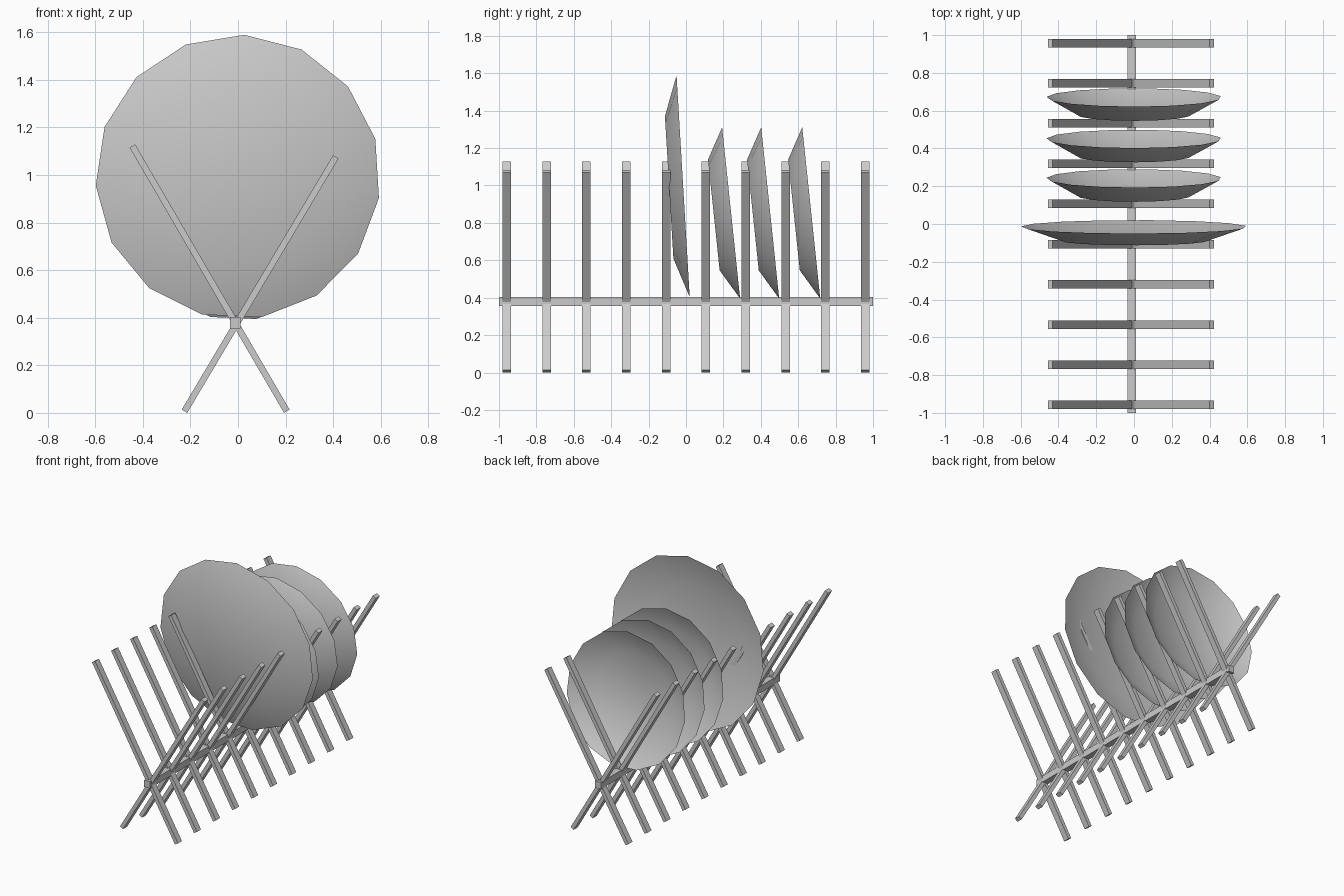
import bpy
import bmesh
from math import sin, cos, tau, radians, atan2
from mathutils import Vector

if "Cube" in bpy.data.objects:
    bpy.data.objects.remove(bpy.data.objects["Cube"])


def make_object(name, bm):
    mesh = bpy.data.meshes.new(name)
    bm.to_mesh(mesh)
    bm.free()
    obj = bpy.data.objects.new(name, mesh)
    bpy.context.collection.objects.link(obj)
    return obj


def make_box(name, size, location, tilt=0.0):
    bm = bmesh.new()
    bmesh.ops.create_cube(bm, size=1)
    bmesh.ops.scale(bm, vec=size, verts=bm.verts)
    obj = make_object(name, bm)
    obj.location = location
    obj.rotation_euler = (0, tilt, 0)
    return obj


def make_slat(name, bottom, top, y):
    # square-cut bar between two (x, z) points
    a, b = Vector(bottom), Vector(top)
    mid, d = (a + b) / 2, b - a
    return make_box(name, (0.027, 0.045, d.length), (mid.x, y, mid.y), atan2(d.x, d.y))


def make_plate(name, rim, base, depth, location, lean, sides=15):
    # open dish: flat base towards the front, flared wall to the rim
    bm = bmesh.new()
    rings = []
    for r, y in ((rim, 0), (base, -depth)):
        angles = [tau * i / sides + radians(2.5) for i in range(sides)]
        rings.append([bm.verts.new((r * sin(a), y, r * cos(a))) for a in angles])
    outer, inner = rings
    for i in range(sides):
        j = (i + 1) % sides
        bm.faces.new((outer[i], outer[j], inner[j], inner[i]))
    bm.faces.new(inner)
    bm.normal_update()
    # make the outside of the dish face the front
    flip = [f for f in bm.faces if f.normal.y > 0]
    bmesh.ops.reverse_faces(bm, faces=flip)
    for f in bm.faces:
        f.smooth = True
    obj = make_object(name, bm)
    obj.location = location
    obj.rotation_euler = (radians(lean), 0, 0)
    return obj


# central beam
make_box("rack_beam", (0.045, 2.0, 0.048), (-0.011, 0, 0.379))

# crossed slats
for i in range(10):
    y = -0.958 + i * 1.916 / 9
    make_slat(f"left_slat_{i + 1}", (0.205, 0.007), (-0.444, 1.122), y)
    make_slat(f"right_slat_{i + 1}", (-0.225, 0.007), (0.411, 1.076), y)

# plates
make_plate("large_plate", 0.599, 0.384, 0.075, (0, -0.015, 0.992), 3.4)
for i, y in enumerate((0.2415, 0.4505, 0.67)):
    make_plate(f"small_plate_{i + 1}", 0.464, 0.30, 0.093, (0, y, 0.85), 6.0)
